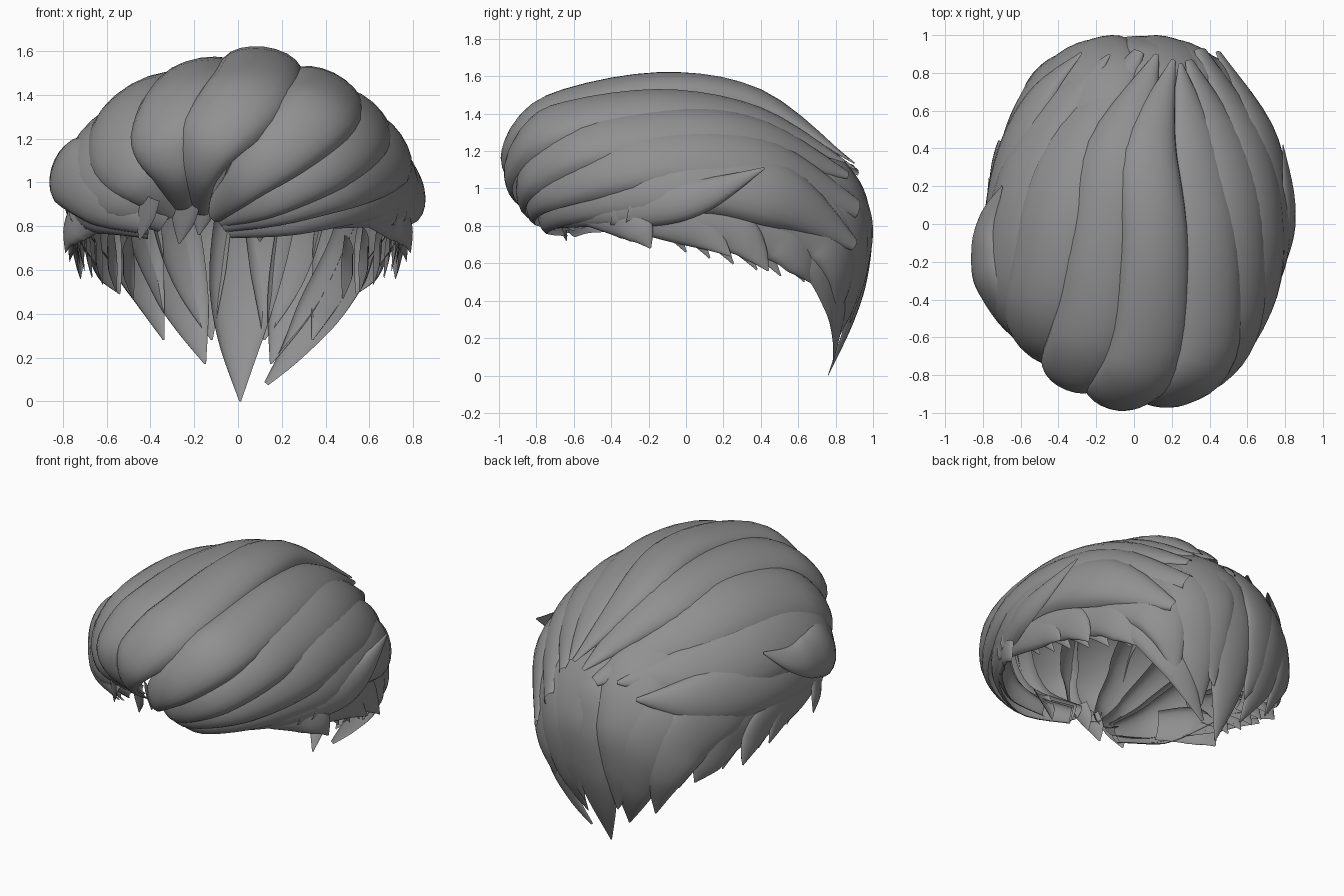
import bpy, math
from mathutils import Vector

grey = bpy.data.materials.new("hair_grey")
grey.diffuse_color = (0.28, 0.28, 0.28, 1)

CENTRE = Vector((0, 0.05, 0.8))
RADII = Vector((0.83, 0.95, 0.75))


def spline(pts, t):
    """Catmull-Rom through (x, y, z, half width) points, t in 0..1."""
    n = len(pts) - 1
    i = min(int(t * n), n - 1)
    u = t * n - i
    p = [Vector(pts[min(max(j, 0), n)]) for j in (i - 1, i, i + 1, i + 2)]
    return 0.5 * (2 * p[1] + (p[2] - p[0]) * u
                  + (2 * p[0] - 5 * p[1] + 4 * p[2] - p[3]) * u * u
                  + (3 * p[1] - p[0] - 3 * p[2] + p[3]) * u ** 3)


def outward(p):
    """Direction away from the head, kept nearly level below the ears."""
    d = p - CENTRE
    n = Vector([d[k] / RADII[k] ** 2 for k in range(3)])
    n.z = max(n.z, -0.08)
    return n.normalized()


def lock(name, pts, bulge=0.54, widen=1.15, rows=30, cols=10):
    """Arched, tapering sheet of hair whose ridge follows the points."""
    verts, faces = [], []
    for r in range(rows + 1):
        t = r / rows
        q = spline(pts, t)
        p, w = q.xyz, max(q.w, 0.004) * widen
        tangent = spline(pts, min(t + 0.01, 1)).xyz - spline(pts, max(t - 0.01, 0)).xyz
        n = outward(p)
        side = tangent.cross(n).normalized()
        n = side.cross(tangent).normalized()
        for c in range(cols + 1):
            a = math.pi * (c / cols - 0.5)
            verts.append(p + side * w * math.sin(a) - n * w * bulge * (1 - math.cos(a)))
    m = cols + 1
    for r in range(rows):
        for c in range(cols):
            k = r * m + c
            faces.append((k, k + m, k + m + 1, k + 1))
    me = bpy.data.meshes.new(name)
    me.from_pydata([v[:] for v in verts], [], faces)
    me.materials.append(grey)
    me.polygons.foreach_set("use_smooth", [True] * len(faces))
    ob = bpy.data.objects.new(name, me)
    bpy.context.collection.objects.link(ob)


# Swept-back locks over the top, from the front swirl to the back of the crown
lock("top_lock_peak", [(-.2, -.68, .86, .05), (-.21, -.9, 1.03, .09), (-.13, -.96, 1.25, .15),
     (.06, -.76, 1.49, .18), (.12, -.15, 1.62, .16), (.09, .4, 1.53, .13), (.21, .87, 1.16, .012)])
lock("top_lock_left", [(-.25, -.68, .86, .05), (-.33, -.86, 1.03, .1), (-.36, -.85, 1.25, .16),
     (-.25, -.62, 1.48, .19), (-.17, -.1, 1.57, .18), (-.07, .43, 1.49, .17), (.12, .9, 1.14, .012)])
lock("top_lock_far_left", [(-.29, -.66, .85, .06), (-.45, -.75, 1.0, .12), (-.57, -.63, 1.2, .18),
     (-.54, -.38, 1.39, .2), (-.44, .08, 1.46, .21), (-.28, .5, 1.36, .18), (.02, .92, 1.1, .03)])
lock("side_lock_left", [(-.33, -.65, .82, .06), (-.55, -.67, .95, .13), (-.72, -.45, 1.12, .19),
     (-.72, -.15, 1.23, .19), (-.65, .25, 1.22, .2), (-.45, .62, 1.17, .16), (-.13, .9, 1.12, .008)])
lock("lower_lock_left", [(-.4, -.64, .8, .06), (-.64, -.55, .9, .12), (-.76, -.25, .99, .15),
     (-.77, .1, 1.01, .15), (-.68, .45, 1.03, .16), (-.52, .72, 1.04, .11), (-.28, .91, 1.05, .01)])
lock("short_lock_left", [(-.4, -.68, .82, .06), (-.64, -.6, .93, .12), (-.81, -.36, 1.07, .15),
     (-.84, -.14, 1.1, .12), (-.8, .03, 1.13, .07), (-.7, .2, 1.2, .005)])
lock("top_lock_right", [(-.14, -.68, .86, .05), (0, -.92, 1.0, .09), (.21, -.95, 1.2, .14),
     (.42, -.74, 1.4, .16), (.44, -.15, 1.5, .16), (.36, .4, 1.41, .14), (.25, .85, 1.15, .012)])
lock("top_lock_far_right", [(-.1, -.67, .85, .05), (.15, -.89, .95, .09), (.41, -.86, 1.13, .14),
     (.59, -.56, 1.3, .16), (.61, 0, 1.37, .16), (.51, .45, 1.3, .15), (.3, .87, 1.08, .025)])
lock("side_lock_right_upper", [(-.08, -.67, .83, .05), (.2, -.85, .9, .08), (.5, -.77, 1.04, .13),
     (.71, -.4, 1.17, .16), (.74, .05, 1.22, .16), (.64, .5, 1.14, .16), (.37, .93, .9, .05)])
lock("side_lock_right_lower", [(-.05, -.65, .8, .05), (.25, -.79, .85, .08), (.56, -.64, .96, .12),
     (.78, -.24, 1.04, .15), (.8, .15, 1.06, .15), (.71, .55, .98, .16), (.46, .91, .7, .03)])
lock("short_lock_right", [(.1, -.72, .82, .04), (.38, -.72, .87, .07), (.66, -.49, .92, .1),
     (.82, -.15, .94, .11), (.85, .1, .98, .08), (.79, .42, 1.11, .005)])

# Middle of the nape
lock("nape_lock_centre", [(.14, .6, 1.3, .1), (.13, .9, 1.07, .15), (.08, .99, .8, .16),
     (.03, .97, .52, .14), (.01, .89, .27, .09), (.01, .76, 0, .004)], bulge=0.4)
lock("nape_lock_filler", [(.6, .62, .82, .15), (.52, .76, .62, .13), (.38, .83, .4, .1),
     (.25, .82, .22, .05), (.13, .79, .08, .01)], bulge=0.3)

# Mirrored nape and side locks that sweep back and down
nape_rows = [
    ("crown_back_lock", [(.22, .5, 1.35, .17), (.2, .83, 1.14, .19), (.23, .97, .85, .17),
                         (.19, .96, .55, .11), (.12, .88, .28, .004)]),
    ("nape_lock_inner", [(.48, .45, 1.15, .13), (.44, .78, 1.0, .18), (.36, .93, .74, .16),
                         (.25, .91, .42, .1), (.15, .8, .17, .004)]),
    ("nape_lock_outer", [(.72, .08, 1.04, .13), (.66, .5, .96, .18), (.54, .78, .78, .17),
                         (.45, .86, .54, .1), (.34, .8, .28, .004)]),
    ("behind_ear_lock", [(.76, -.1, .97, .11), (.74, .25, .89, .15), (.67, .53, .76, .14),
                         (.61, .64, .61, .09), (.54, .68, .49, .004)]),
    ("ear_lock", [(.77, -.3, .93, .1), (.78, .05, .86, .12), (.76, .28, .76, .1),
                  (.74, .38, .66, .06), (.72, .44, .56, .004)]),
    ("temple_lock", [(.73, -.38, .92, .1), (.78, -.1, .85, .11), (.78, .1, .76, .08),
                     (.77, .24, .64, .004)]),
    ("front_temple_lock", [(.62, -.52, .89, .08), (.74, -.34, .85, .1), (.79, -.25, .77, .07),
                           (.79, -.19, .68, .004)]),
]
for label, sign in (("right", 1), ("left", -1)):
    for name, pts in nape_rows:
        lock(f"{name}_{label}", [(sign * x, y, z, w) for x, y, z, w in pts], bulge=0.38)
    # Thin wisps along the lower edge
    for k in range(7):
        f = k / 6
        x, y, z = .77 - .25 * f * f, -.1 + .76 * f, .83 - .19 * f
        lock(f"edge_wisp_{label}_{k + 1}",
             [(sign * x, y - .14, z + .08, .05), (sign * (x - .01), y, z - .03, .045),
              (sign * (x - .04), y + .1, z - .17, .003)], bulge=0.3, rows=10, cols=6)

# Small ragged tufts under the front hairline
for k, (x, z) in enumerate([(-.45, .74), (-.27, .72), (-.18, .76), (.1, .73)]):
    lock(f"hairline_tuft_{k + 1}", [(x + .03, -.72, z + .2, .06), (x + .01, -.68, z + .1, .05),
         (x, -.64, z, .004)], bulge=0.3, rows=8, cols=6)
